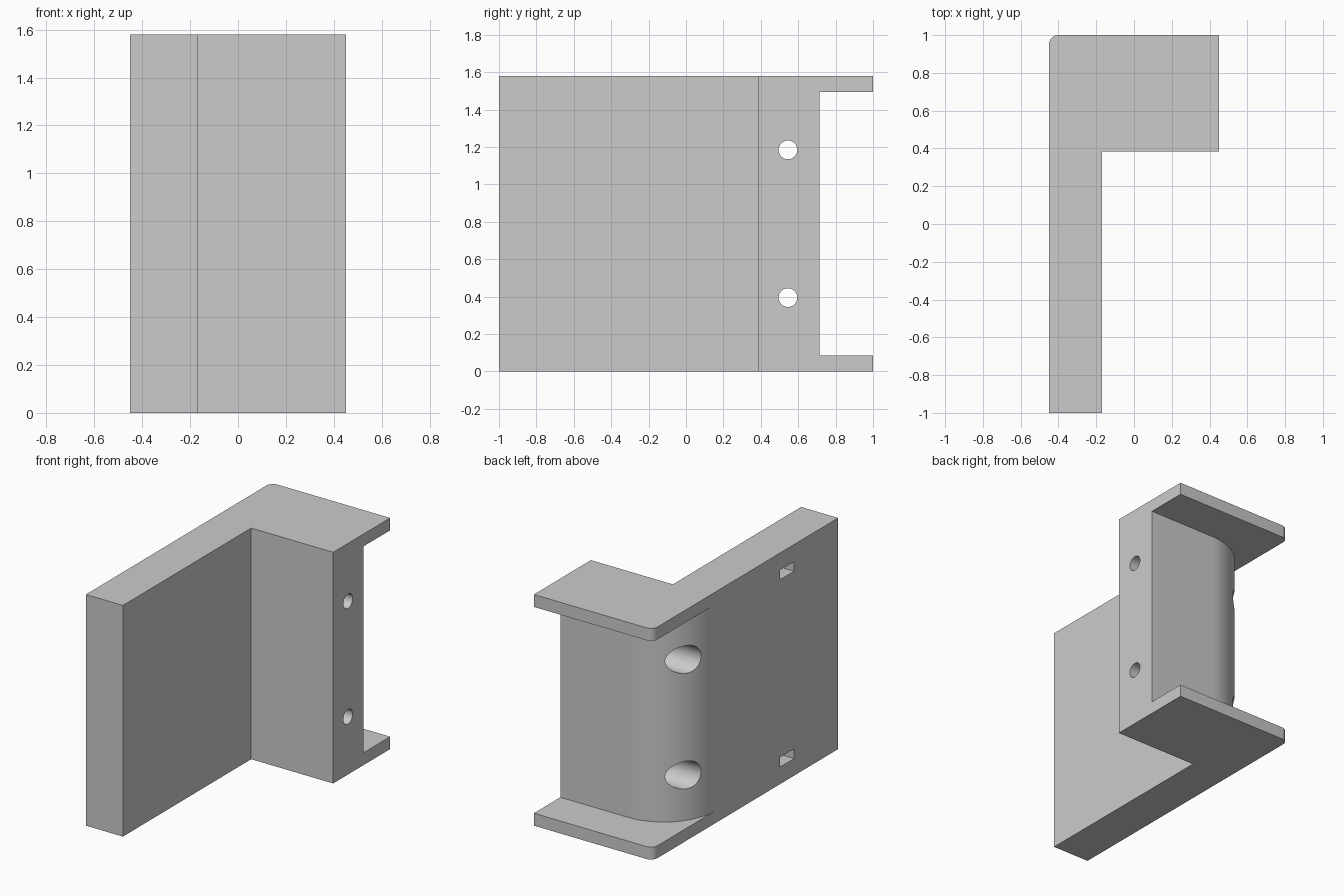
import bpy
import bmesh
from math import pi, cos, sin, radians

if "Cube" in bpy.data.objects:
    bpy.data.objects.remove(bpy.data.objects["Cube"], do_unlink=True)

HEIGHT = 1.58
LEFT, RIGHT = -0.45, 0.45
FLANGE = 0.085

grey = bpy.data.materials.new("plain_grey")
grey.use_nodes = True
colour = (0.6, 0.6, 0.6, 1)
grey.diffuse_color = colour
grey.node_tree.nodes["Principled BSDF"].inputs["Base Color"].default_value = colour


def arc(cx, cy, r, start, end, steps):
    angles = [start + (end - start) * i / steps for i in range(steps + 1)]
    return [(cx + r * cos(a), cy + r * sin(a)) for a in angles]


def prism(name, outline, low, high, along_x=False):
    """Extrude an outline along z, or along x with the outline in y and z."""
    def place(p, h):
        return (h, p[0], p[1]) if along_x else (p[0], p[1], h)
    bm = bmesh.new()
    face = bm.faces.new([bm.verts.new(place(p, low)) for p in outline])
    top = bmesh.ops.extrude_face_region(bm, geom=[face])
    moved = [v for v in top["geom"] if isinstance(v, bmesh.types.BMVert)]
    shift = high - low
    bmesh.ops.translate(bm, verts=moved, vec=(shift, 0, 0) if along_x else (0, 0, shift))
    bmesh.ops.recalc_face_normals(bm, faces=bm.faces[:])
    mesh = bpy.data.meshes.new(name)
    bm.to_mesh(mesh)
    bm.free()
    mesh.materials.append(grey)
    obj = bpy.data.objects.new(name, mesh)
    bpy.context.collection.objects.link(obj)
    return obj


def cut(target, cutter):
    cutter.hide_render = True
    mod = target.modifiers.new(cutter.name, "BOOLEAN")
    mod.operation = "DIFFERENCE"
    mod.solver = "EXACT"
    mod.object = cutter
    bpy.context.view_layer.objects.active = target
    bpy.ops.object.modifier_apply(modifier=mod.name)
    bpy.data.objects.remove(cutter, do_unlink=True)


# L-shaped bracket with one small rounded corner
outline = [(LEFT, -1), (-0.17, -1), (-0.17, 0.385), (RIGHT, 0.385), (RIGHT, 1)]
outline += arc(LEFT + 0.05, 0.95, 0.05, pi / 2, pi, 8)
bracket = prism("bracket", outline, 0, HEIGHT)

# Recess between the flanges, with the large rounded inner corner
R = 0.39
recess = arc(LEFT + R, 0.715 - R, R, pi, pi / 2, 32)
recess += [(0.6, 0.715), (0.6, 1.1), (-0.6, 1.1), (-0.6, 0.715 - R)]
cut(bracket, prism("recess_cutter", recess, FLANGE, HEIGHT - FLANGE))

# Screw holes with wide bores from the rounded side
for z in (0.395, 1.185):
    for name, r, end in (("bore_cutter", 0.095, 0.17), ("hole_cutter", 0.05, 0.6)):
        circle = arc(0.545, z, r, 0, 2 * pi, 40)[:-1]
        cut(bracket, prism(name, circle, -0.6, end, along_x=True))

# Rectangular pockets in the outer wall
for z in (0.15, 1.43):
    y, w, h = -0.45, 0.075, 0.033
    box = [(y - w, z - h), (y + w, z - h), (y + w, z + h), (y - w, z + h)]
    cut(bracket, prism("pocket_cutter", box, -0.6, LEFT + 0.14, along_x=True))

bpy.ops.object.select_all(action="DESELECT")
bracket.select_set(True)
bpy.context.view_layer.objects.active = bracket
bpy.ops.object.shade_smooth_by_angle(angle=radians(30))
